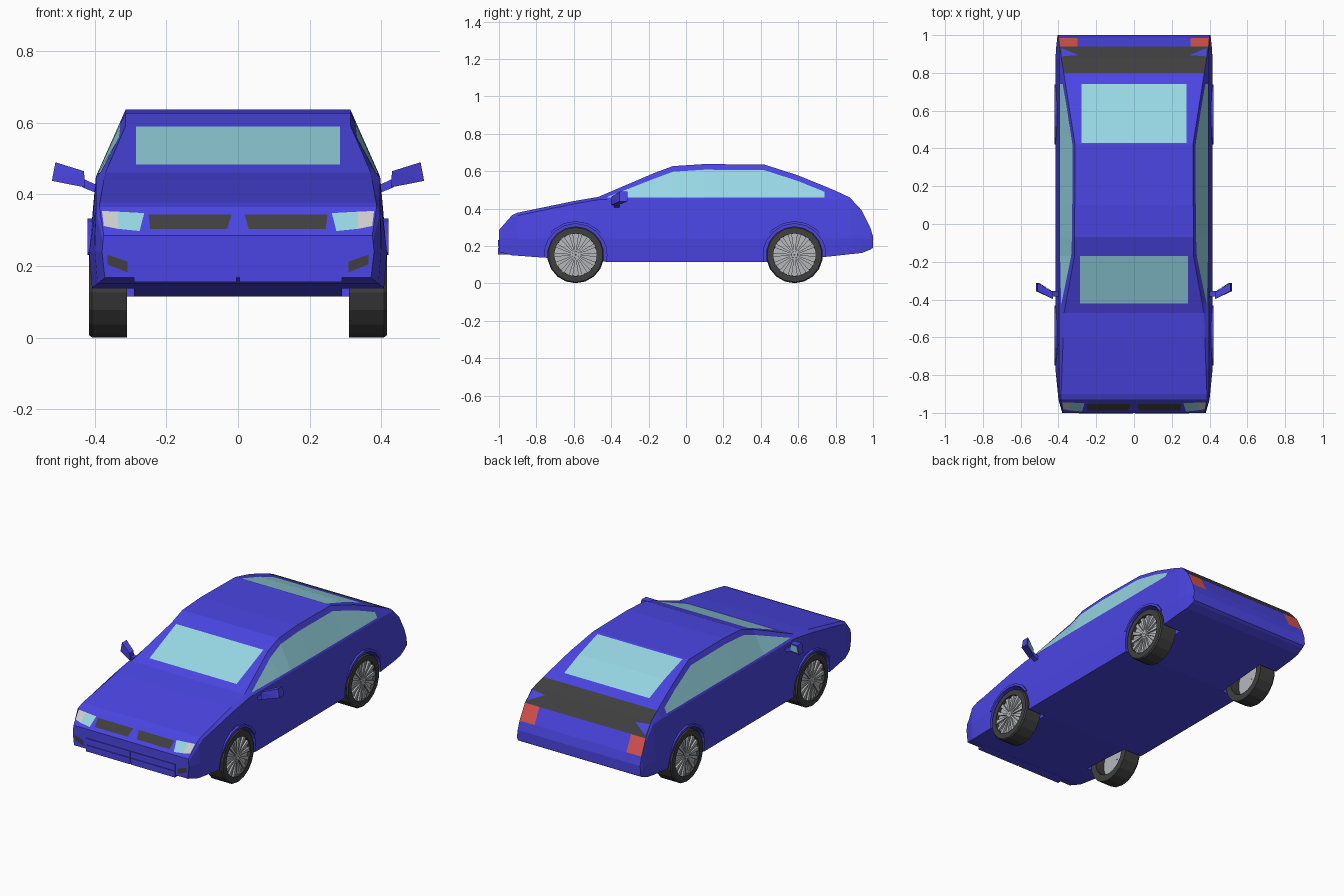
import bpy, bmesh
from math import sin, cos, pi, radians
from mathutils import Vector
from mathutils.bvhtree import BVHTree

cube = bpy.data.objects.get("Cube")
if cube:
    bpy.data.objects.remove(cube, do_unlink=True)


def material(name, *rgb):
    m = bpy.data.materials.new(name)
    m.use_nodes = True
    m.diffuse_color = (*rgb, 1)
    m.node_tree.nodes["Principled BSDF"].inputs["Base Color"].default_value = (*rgb, 1)
    return m


BLUE = material("blue_paint", 0.07, 0.06, 0.77)
GLASS = material("pale_glass", 0.31, 0.68, 0.78)
DARK = material("dark_rubber", 0.05, 0.05, 0.05)
RED = material("red_lamp", 0.7, 0.09, 0.08)
WHITE = material("lamp_white", 0.62, 0.62, 0.63)
METAL = material("rim_metal", 0.47, 0.48, 0.5)


def finish(name, bm, *mats):
    bmesh.ops.recalc_face_normals(bm, faces=bm.faces)
    mesh = bpy.data.meshes.new(name)
    bm.to_mesh(mesh)
    bm.free()
    for m in mats:
        mesh.materials.append(m)
    ob = bpy.data.objects.new(name, mesh)
    bpy.context.collection.objects.link(ob)
    return ob


def hull(bm, pts):
    vs = [bm.verts.new(p) for p in pts]
    bmesh.ops.convex_hull(bm, input=vs)
    bmesh.ops.dissolve_limit(bm, angle_limit=0.01, verts=bm.verts, edges=bm.edges)


def box(bm, x0, x1, y0, y1, z0, z1):
    hull(bm, [(x, y, z) for x in (x0, x1) for y in (y0, y1) for z in (z0, z1)])


def curve(*keys):
    """Piecewise linear function through (y, value) keys."""
    def f(y):
        if y <= keys[0][0]:
            return keys[0][1]
        for (a, p), (b, q) in zip(keys, keys[1:]):
            if y <= b:
                return p + (q - p) * (y - a) / (b - a)
        return keys[-1][1]
    return f


# Body profiles along the length
TOP = ((-1, .285), (-.93, .365), (-.9, .378), (-.6, .44), (-.47, .462), (-.17, .59),
       (-.07, .627), (.1, .638), (.42, .635), (.6, .577), (.74, .52), (.8, .495),
       (.875, .46), (.94, .39), (.985, .3), (1, .25))
top = curve(*TOP)
bottom = curve((-1, .168), (-.93, .15), (-.75, .137), (-.42, .115), (.43, .115),
               (.73, .14), (.96, .165), (1, .19))
wide = curve((-1, .38), (-.93, .4), (-.77, .416), (.9, .416), (1, .405))
roof_half = curve((-1, .375), (-.93, .387), (-.47, .37), (-.17, .315), (.42, .312),
                  (.8, .372), (.94, .395), (1, .4))
glass_half = curve((-.17, .285), (.42, .278), (.8, .278), (.9, .3))
stations = sorted({y for y, _ in TOP} | {-.77, -.42, .43})


def section(y):
    zb, zt, xw, xt = bottom(y), top(y), wide(y), roof_half(y)
    zs = min(.45, zt - .015)
    zm = min(.24, zs - .03)
    xs = max(xt + .002, min(.397, xw - .003))
    lo, hi = zs + (zt - zs) / 3, zs + (zt - zs) * .66
    if -.43 < y < .75:
        lo, hi = .46, max(.462, zt - .03)
    side = lambda z: (xs + (xt - xs) * (z - zs) / (zt - zs), z)
    half = [(xw - .008, zb), (xw, zm), (xs, zs), side(lo), side(hi), (xt, zt),
            (glass_half(y), zt)]
    return half + [(-x, z) for x, z in reversed(half)]


# Body loft, coloured by row and by position along the length
bm = bmesh.new()
rings = [[bm.verts.new((x, y, z)) for x, z in section(y)] for y in stations]
n = len(rings[0])
for ya, yb, a, b in zip(stations, stations[1:], rings, rings[1:]):
    for i in range(n):
        f = bm.faces.new((a[i], a[(i + 1) % n], b[(i + 1) % n], b[i]))
        row = min(i, n - 2 - i)
        mid = (ya + yb) / 2
        if row == 3 and -.42 < mid < .74:
            f.material_index = 1
        if row == 6 and (-.42 < mid < -.17 or .43 < mid < .74):
            f.material_index = 1
        if row in (5, 6) and .8 < mid < .94:
            f.material_index = 2
        if row == 5 and .94 < mid < .985:
            f.material_index = 3
bm.faces.new(rings[0])
bm.faces.new(rings[-1])
bmesh.ops.recalc_face_normals(bm, faces=bm.faces)
surface = BVHTree.FromBMesh(bm)
body = finish("body", bm, BLUE, GLASS, DARK, RED)

AXLES = {"front": -.59, "rear": .58}
AXLE_Z, TYRE_R = .153, .152


def arc(r, y, a0, a1, steps):
    return [(y + r * cos(radians(a0 + (a1 - a0) * k / steps)),
             AXLE_Z + r * sin(radians(a0 + (a1 - a0) * k / steps))) for k in range(steps + 1)]


def prism(name, outline, x0, x1, mat=None):
    bm = bmesh.new()
    a, b = [[bm.verts.new((x, y, z)) for y, z in outline] for x in (x0, x1)]
    bm.faces.new(a)
    bm.faces.new(b)
    for i in range(len(a)):
        j = (i + 1) % len(a)
        bm.faces.new((a[i], a[j], b[j], b[i]))
    return finish(name, bm, *([mat] if mat else []))


def lathe(bm, profile, y, sides, s):
    """Spin a closed (x, radius) loop about an axle."""
    loops = []
    for k in range(sides):
        t = 2 * pi * (k + .5) / sides
        loops.append([bm.verts.new((s * x, y + r * cos(t), AXLE_Z + r * sin(t))) for x, r in profile])
    m = len(profile)
    for a, b in zip(loops, loops[1:] + loops[:1]):
        for i in range(m):
            bm.faces.new((a[i], a[(i + 1) % m], b[(i + 1) % m], b[i]))


def plate(name, pts, view, mat, s):
    """Thin coloured panel laid on the body, seen from the front or the top."""
    bm = bmesh.new()
    vs = []
    for u, v in pts:
        start, ray = (((s * u, -3, v), (0, 1, 0)) if view == "front"
                      else ((s * u, v, 3), (0, 0, -1)))
        hit, normal, _, _ = surface.ray_cast(Vector(start), Vector(ray))
        vs.append(bm.verts.new(hit + normal * .003))
    f = bm.faces.new(vs)
    f.normal_update()
    if f.normal.dot(normal) < 0:
        f.normal_flip()
    mesh = bpy.data.meshes.new(name)
    bm.to_mesh(mesh)
    bm.free()
    mesh.materials.append(mat)
    bpy.context.collection.objects.link(bpy.data.objects.new(name, mesh))


for s, side in ((1, "left"), (-1, "right")):
    for end, y in AXLES.items():
        tag = f"{end}_{side}"
        # Wheel well
        cutter = prism("well_cutter", arc(.167, y, 0, 345, 23), s * .29, s * .6)
        cutter.hide_render = True
        mod = body.modifiers.new("well", "BOOLEAN")
        mod.operation, mod.solver, mod.object = "DIFFERENCE", "EXACT", cutter
        bpy.context.view_layer.objects.active = body
        bpy.ops.object.modifier_apply(modifier=mod.name)
        bpy.data.objects.remove(cutter, do_unlink=True)
        # Arch lip
        prism(f"arch_lip_{tag}", arc(.18, y, 28, 152, 6) + arc(.166, y, 152, 28, 6),
              s * .39, s * .421, BLUE)
        # Tyre
        bm = bmesh.new()
        lathe(bm, [(.31, .112), (.31, TYRE_R), (.408, TYRE_R), (.416, .146), (.416, .114)], y, 18, s)
        finish(f"tyre_{tag}", bm, DARK)
        # Rim with spokes and hub
        bm = bmesh.new()
        lathe(bm, [(.37, .004), (.37, .116), (.398, .116), (.403, .004)], y, 18, s)
        lathe(bm, [(.4, .003), (.4, .02), (.414, .018), (.414, .003)], y, 10, s)
        for k in range(14):
            t = 2 * pi * k / 14
            d, w = Vector((0, cos(t), sin(t))), Vector((0, -sin(t), cos(t)))
            hub = Vector((0, y, AXLE_Z))
            part = bmesh.new()
            hull(part, [hub + d * r + w * e * h + Vector((s * x, 0, 0))
                        for r, h in ((.012, .003), (.114, .011)) for e in (-1, 1) for x in (.396, .41)])
            tmp = bpy.data.meshes.new("spoke")
            part.to_mesh(tmp)
            part.free()
            bm.from_mesh(tmp)
            bpy.data.meshes.remove(tmp)
        finish(f"rim_{tag}", bm, METAL)

    # Door mirror
    bm = bmesh.new()
    hull(bm, [(s * x, y, z) for x, z in ((.37, .415), (.385, .4), (.435, .42), (.435, .445))
              for y in (-.385, -.355)])
    finish(f"mirror_arm_{side}", bm, BLUE)
    bm = bmesh.new()
    inner, outer = ((.428, .42), (.43, .465)), ((.52, .438), (.51, .49))
    hull(bm, [(s * x, y, z) for x, z in inner for y in (-.397, -.36)]
         + [(s * x, y, z) for x, z in outer for y in (-.355, -.312)])
    finish(f"mirror_shell_{side}", bm, BLUE)
    bm = bmesh.new()
    bm.faces.new([bm.verts.new((s * x, y, z)) for x, y, z in
                  ((.437, -.352, .429), (.511, -.312, .444), (.503, -.312, .481), (.439, -.352, .46))])
    finish(f"mirror_glass_{side}", bm, GLASS)

    # Nose details
    plate(f"grille_{side}", ((.03, .302), (.245, .302), (.25, .342), (.018, .342)), "front", DARK, s)
    plate(f"headlamp_inner_{side}", ((.275, .296), (.335, .302), (.335, .35), (.262, .346)),
          "front", GLASS, s)
    plate(f"headlamp_outer_{side}", ((.335, .302), (.375, .31), (.38, .352), (.335, .35)),
          "front", WHITE, s)
    plate(f"fog_lamp_{side}", ((.308, .182), (.365, .205), (.365, .232), (.308, .212)),
          "front", DARK, s)
    bm = bmesh.new()
    box(bm, min(s * .004, s * .29), max(s * .004, s * .29), -1.004, -.98, .196, .232)
    finish(f"bumper_panel_{side}", bm, BLUE)
    bm = bmesh.new()
    box(bm, min(s * .004, s * .29), max(s * .004, s * .29), -1.004, -.95, .155, .192)
    finish(f"bumper_lip_{side}", bm, BLUE)

    # Painted corner above the tail lamp
    plate(f"tail_corner_{side}", ((.295, .892), (.385, .885), (.385, .93)), "top", BLUE, s)
